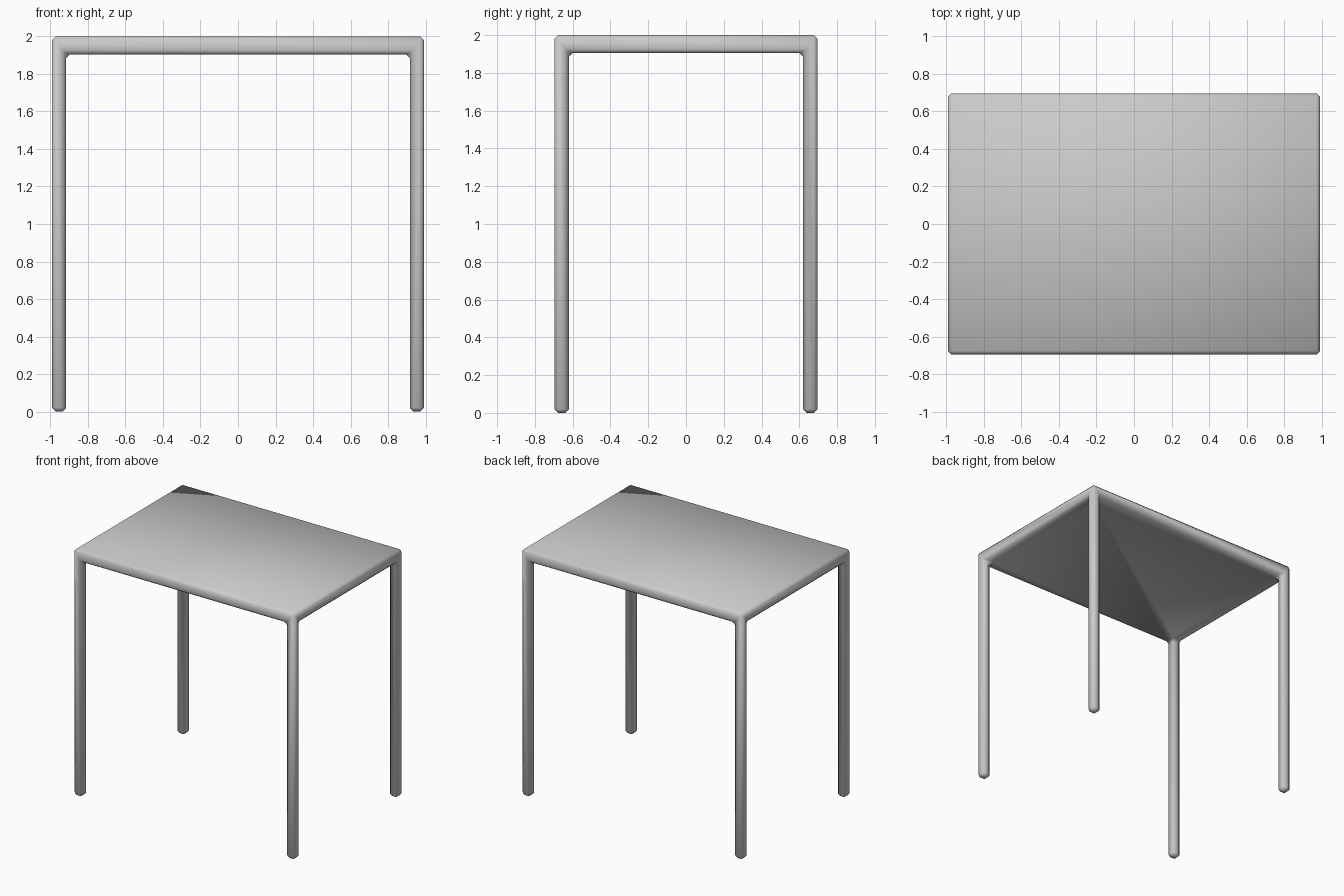
import bpy, bmesh, math

if "Cube" in bpy.data.objects:
    bpy.data.objects.remove(bpy.data.objects["Cube"])

HX, HY, H = 0.993, 0.697, 2.0     # half width, half depth, height
LEG, TOP, BEVEL = 0.077, 0.095, 0.02

mat = bpy.data.materials.new("light grey")
mat.diffuse_color = (0.6, 0.6, 0.6, 1)
mat.use_nodes = True
mat.node_tree.nodes["Principled BSDF"].inputs["Base Color"].default_value = mat.diffuse_color

xs = [-HX, -HX + LEG, HX - LEG, HX]
ys = [-HY, -HY + LEG, HY - LEG, HY]
bm = bmesh.new()

# Underside grid of the table top, with a cell at each corner for the legs
grid = [[bm.verts.new((x, y, H - TOP)) for y in ys] for x in xs]
corners, faces = [], []
for i in range(3):
    for j in range(3):
        f = bm.faces.new((grid[i][j], grid[i][j + 1], grid[i + 1][j + 1], grid[i + 1][j]))
        faces.append(f)
        if i != 1 and j != 1:
            corners.append(f)

# Table top: close the sides and upper face
rim = [grid[i][0] for i in range(4)] + [grid[3][j] for j in range(1, 4)] \
    + [grid[i][3] for i in (2, 1, 0)] + [grid[0][j] for j in (2, 1)]
upper = [bm.verts.new((v.co.x, v.co.y, H)) for v in rim]
n = len(rim)
for k in range(n):
    bm.faces.new((rim[k], rim[(k + 1) % n], upper[(k + 1) % n], upper[k]))
bm.faces.new(upper)

# Legs: pull each corner cell down to the floor
for f in corners:
    ext = bmesh.ops.extrude_discrete_faces(bm, faces=[f])["faces"][0]
    for v in ext.verts:
        v.co.z = 0
bmesh.ops.remove_doubles(bm, verts=bm.verts, dist=1e-5)
bmesh.ops.recalc_face_normals(bm, faces=bm.faces)

# Merge flat areas, then soften every remaining edge
bmesh.ops.dissolve_limit(bm, angle_limit=math.radians(1), verts=bm.verts, edges=bm.edges)
bmesh.ops.bevel(bm, geom=list(bm.edges), offset=BEVEL, segments=1,
                affect='EDGES', profile=0.5, clamp_overlap=True)
bmesh.ops.recalc_face_normals(bm, faces=bm.faces)
for f in bm.faces:
    f.smooth = True

mesh = bpy.data.meshes.new("table")
bm.to_mesh(mesh)
bm.free()
mesh.materials.append(mat)
table = bpy.data.objects.new("table", mesh)
bpy.context.collection.objects.link(table)
